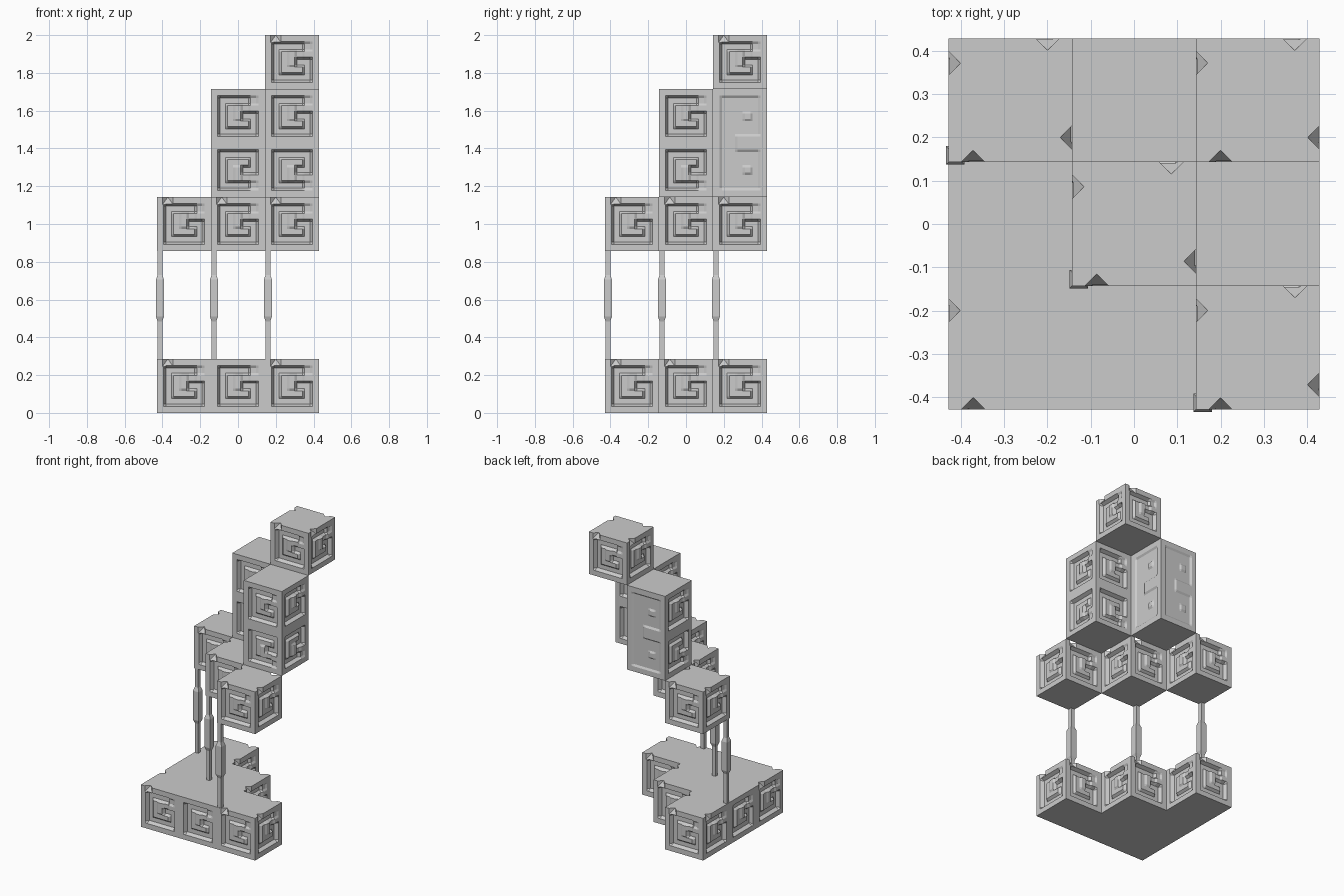
import bpy, bmesh
from mathutils import Vector

if "Cube" in bpy.data.objects:
    bpy.data.objects.remove(bpy.data.objects["Cube"])

C = 2 / 7            # block size
P = C / 7            # relief cell size
UP = Vector((0, 0, 1))
SIDES = [Vector(v) for v in ((-1, 0, 0), (1, 0, 0), (0, -1, 0), (0, 1, 0))]

# Relief maps, top row first: 0 is the surface, 3 the deepest channel
FLAT = ["0" * 7] * 7
SPIRAL = ["0000000", "0333310", "0310100", "0310330", "0311130", "0333330", "0000000"]
PADS = ["0000000", "0111110", "0111110", "0111010", "0111110", "0111110", "0110000"]
TALL_SPIRAL = SPIRAL + SPIRAL[::-1]
TALL_PADS = PADS + PADS[::-1]


def steps(n):
    c = [i + o for i in range(n) for o in (.15, .85)]
    c[0], c[-1] = 0, n
    return c


def panel(bm, origin, u, v, rows):
    """Carved rectangular panel, facing u x v."""
    rows = rows[::-1]
    inward = v.cross(u)
    us, vs = steps(len(rows[0])), steps(len(rows))
    g = []
    for b in vs:
        row = rows[min(int(b), len(rows) - 1)]
        g.append([bm.verts.new(origin + u * a * P + v * b * P
                  + inward * .008 * int(row[min(int(a), len(row) - 1)])) for a in us])
    for j in range(len(vs) - 1):
        for i in range(len(us) - 1):
            bm.faces.new((g[j][i], g[j][i + 1], g[j + 1][i + 1], g[j + 1][i]))


def notch(bm, corner, u, n):
    """Sloped triangular wedge cutter at a top edge."""
    m = corner + u * C * .2
    lift, drop, out = UP * .01, UP * .04, n * .01
    a, b = m - u * .0275, m + u * .0275
    t = m - n * .0275
    k = u * .01
    vs = [bm.verts.new(p) for p in (
        a + lift + out - k, b + lift + out + k, t + lift,
        a - drop * 1.33 + out - k, b - drop * 1.33 + out + k, t)]
    for f in ((0, 1, 2), (3, 5, 4), (0, 3, 4, 1), (1, 4, 5, 2), (2, 5, 3, 0)):
        bm.faces.new([vs[i] for i in f])
    bmesh.ops.recalc_face_normals(bm, faces=bm.faces[:])


def to_object(name, bm):
    mesh = bpy.data.meshes.new(name)
    bm.to_mesh(mesh)
    bm.free()
    ob = bpy.data.objects.new(name, mesh)
    bpy.context.collection.objects.link(ob)
    return ob


def blocks(name, cells, z, tall=False, pads=(), notched=lambda c, n: True):
    bm, cut = bmesh.new(), bmesh.new()
    h = 2 * C if tall else C
    for cx, cy in cells:
        mid = Vector(((cx - 1) * C, (cy - 1) * C, z))
        for n in SIDES:
            if (cx + int(n.x), cy + int(n.y)) in cells:
                continue
            u = UP.cross(n)
            start = mid + n * C / 2 - u * C / 2
            if tall:
                rows = TALL_PADS if tuple(n) in pads else TALL_SPIRAL
            else:
                rows = SPIRAL
            panel(bm, start, u, UP, rows)
            if not tall and notched((cx, cy), n):
                notch(cut, start + UP * h, u, n)
        x, y = Vector((1, 0, 0)), Vector((0, 1, 0))
        panel(bm, mid + UP * h - (x + y) * C / 2, x, y, FLAT)
        panel(bm, mid + (y - x) * C / 2, x, -y, FLAT)
    bmesh.ops.remove_doubles(bm, verts=bm.verts[:], dist=1e-4)
    ob = to_object(name, bm)
    if not cut.verts:
        cut.free()
        return
    cutter = to_object(name + "_notch_cutter", cut)
    cutter.hide_render = True
    mod = ob.modifiers.new("notches", "BOOLEAN")
    mod.operation, mod.solver, mod.object = "DIFFERENCE", "EXACT", cutter
    # bake the cut and drop the cutter
    dg = bpy.context.evaluated_depsgraph_get()
    done = bpy.data.meshes.new_from_object(ob.evaluated_get(dg))
    ob.modifiers.clear()
    ob.data = done
    bpy.data.objects.remove(cutter)


# Stepped base
base = [(0, 0), (1, 0), (2, 0), (0, 1), (1, 1), (0, 2)]
blocks("base", base, 0, notched=lambda c, n: c not in ((1, 0), (0, 1)))

# Diagonal row of cubes, each on a post
for i, (cx, cy) in enumerate([(0, 2), (1, 1), (2, 0)]):
    blocks(f"middle_block_{i + 1}", [(cx, cy)], 3 * C)
    bm = bmesh.new()
    px, py = (cx - 1.5) * C + .0155, (cy - 1.5) * C + .0155
    rings = []
    for z, r in ((C, .0125), (.485, .0125), (.51, .0215), (.705, .0215), (.73, .0125), (3 * C, .0125)):
        rings.append([bm.verts.new((px + a * r, py + b * r, z))
                      for a, b in ((-1, -1), (1, -1), (1, 1), (-1, 1))])
    for lo, hi in zip(rings, rings[1:]):
        for k in range(4):
            bm.faces.new((lo[k], lo[k - 3], hi[k - 3], hi[k]))
    bm.faces.new(rings[0][::-1])
    bm.faces.new(rings[-1])
    to_object(f"post_{i + 1}", bm)

# Two tall blocks and the top cube
blocks("tall_block_back", [(1, 2)], 4 * C, tall=True, pads=((1, 0, 0), (0, 1, 0)))
blocks("tall_block_right", [(2, 1)], 4 * C, tall=True)
blocks("top_block", [(2, 2)], 6 * C)
